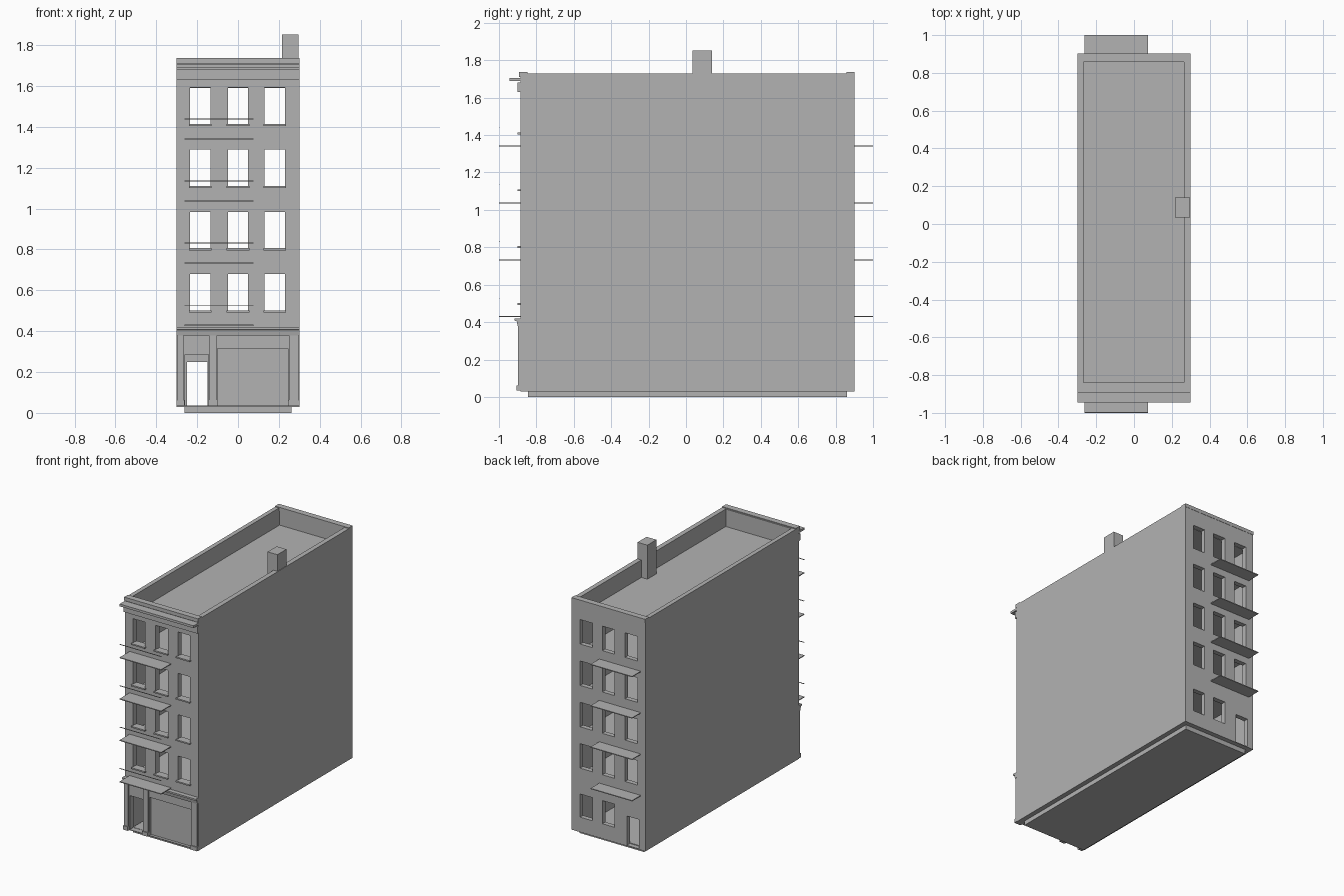
import bpy, bmesh
from mathutils import Vector

cube = bpy.data.objects.get("Cube")
if cube:
    bpy.data.objects.remove(cube, do_unlink=True)

stone = bpy.data.materials.new("plain_grey")
stone.use_nodes = True
GREY = (0.45, 0.45, 0.45, 1)
stone.diffuse_color = GREY
stone.node_tree.nodes["Principled BSDF"].inputs["Base Color"].default_value = GREY


def boxes(name, spans):
    """One object from boxes given as ((x0, x1), (y0, y1), (z0, z1))."""
    bm = bmesh.new()
    for span in spans:
        lo, hi = (Vector(c) for c in zip(*span))
        for v in bmesh.ops.create_cube(bm, size=1)["verts"]:
            v.co = (lo + hi) / 2 + v.co * (hi - lo)
    return finish(name, bm)


def finish(name, bm):
    bmesh.ops.recalc_face_normals(bm, faces=bm.faces)
    mesh = bpy.data.meshes.new(name)
    bm.to_mesh(mesh)
    bm.free()
    mesh.materials.append(stone)
    ob = bpy.data.objects.new(name, mesh)
    bpy.context.collection.objects.link(ob)
    return ob


def extrude_x(name, profile, x0, x1):
    """Sweep a (y, z) profile along x."""
    bm = bmesh.new()
    face = bm.faces.new([bm.verts.new((x0, y, z)) for y, z in profile])
    top = bmesh.ops.extrude_face_region(bm, geom=[face])["geom"]
    for v in top:
        if isinstance(v, bmesh.types.BMVert):
            v.co.x = x1
    return finish(name, bm)


def cut(target, spans):
    cutter = boxes("cutter", spans)
    cutter.hide_render = True
    mod = target.modifiers.new("cut", "BOOLEAN")
    mod.operation, mod.solver, mod.object = "DIFFERENCE", "EXACT", cutter
    bpy.context.view_layer.objects.active = target
    bpy.ops.object.modifier_apply(modifier=mod.name)
    bpy.data.objects.remove(cutter, do_unlink=True)


FRONT, BACK = -0.885, 0.9
WIDTH = (-0.3, 0.3)
INNER_X, INNER_Y = (-0.268, 0.265), (-0.84, 0.865)
COLUMNS = [(-0.235, -0.135), (-0.05, 0.05), (0.13, 0.23)]
FLOORS = [0.43 + 0.304 * i for i in range(4)]
OUT_FRONT, OUT_BACK = (-0.95, -0.8), (0.8, 0.95)

# Hollow walls with window, door and shopfront openings
walls = boxes("walls", [(WIDTH, (FRONT, BACK), (0.03, 1.73))])
cut(walls, [(INNER_X, INNER_Y, (0, 2))])
openings = [(col, side, (z + 0.07, z + 0.25)) for z in FLOORS
            for col in COLUMNS for side in (OUT_FRONT, OUT_BACK)]
openings += [(col, OUT_BACK, (0.14, 0.31)) for col in COLUMNS[1:]]
openings.append(((-0.25, -0.15), OUT_BACK, (0.035, 0.25)))
openings.append(((-0.26, -0.145), OUT_FRONT, (0.035, 0.285)))
openings.append(((-0.1, 0.245), (-0.95, -0.865), (0.035, 0.315)))
cut(walls, openings)

# Base, inner floors and roof deck
boxes("base", [((-0.262, 0.262), (-0.845, 0.86), (0, 0.037))])
boxes("inner_floors", [(INNER_X, INNER_Y, (z - 0.004, z + 0.002)) for z in FLOORS])
boxes("roof_deck", [(INNER_X, INNER_Y, (1.59, 1.602))])
boxes("chimney", [((0.216, 0.296), (0.035, 0.14), (1.595, 1.852))])
boxes("parapet_caps", [(WIDTH, (-0.893, -0.848), (1.71, 1.736)),
                       (WIDTH, (0.858, 0.902), (1.71, 1.736))])

# Balcony slabs on both ends, thin rails on the front
BALCONY = (-0.262, 0.075)
boxes("balcony_slabs", [(BALCONY, y, (z - 0.004, z + 0.002)) for z in FLOORS
                        for y in ((-1, FRONT + 0.01), (BACK - 0.01, 1))])
boxes("balcony_rails", [(BALCONY, (-1, -0.996), (z + 0.095, z + 0.099)) for z in FLOORS])

# Front window sills
boxes("window_sills", [((a - 0.006, b + 0.006), (-0.9, -0.86), (z + 0.062, z + 0.072))
                       for z in FLOORS for a, b in COLUMNS])

# Front cornice and frieze
boxes("top_cornice", [(WIDTH, (-0.945, FRONT + 0.01), (1.688, 1.705))])
boxes("frieze", [(WIDTH, (-0.9, FRONT + 0.01), (1.63, 1.68))])

# Shopfront: moulded lintel and pilasters on plinths
extrude_x("shop_lintel", [(FRONT + 0.01, 0.378), (-0.9, 0.378), (-0.905, 0.405),
                          (-0.918, 0.408), (-0.918, 0.42), (FRONT + 0.01, 0.42)], *WIDTH)
PILASTERS = [(-0.296, -0.266), (-0.141, -0.104), (0.249, 0.296)]
boxes("pilasters", [(x, (-0.899, FRONT + 0.01), (0.05, 0.38)) for x in PILASTERS])
boxes("pilaster_plinths", [((a - 0.004, b + 0.004), (-0.906, FRONT + 0.01), (0.033, 0.062))
                           for a, b in PILASTERS])
